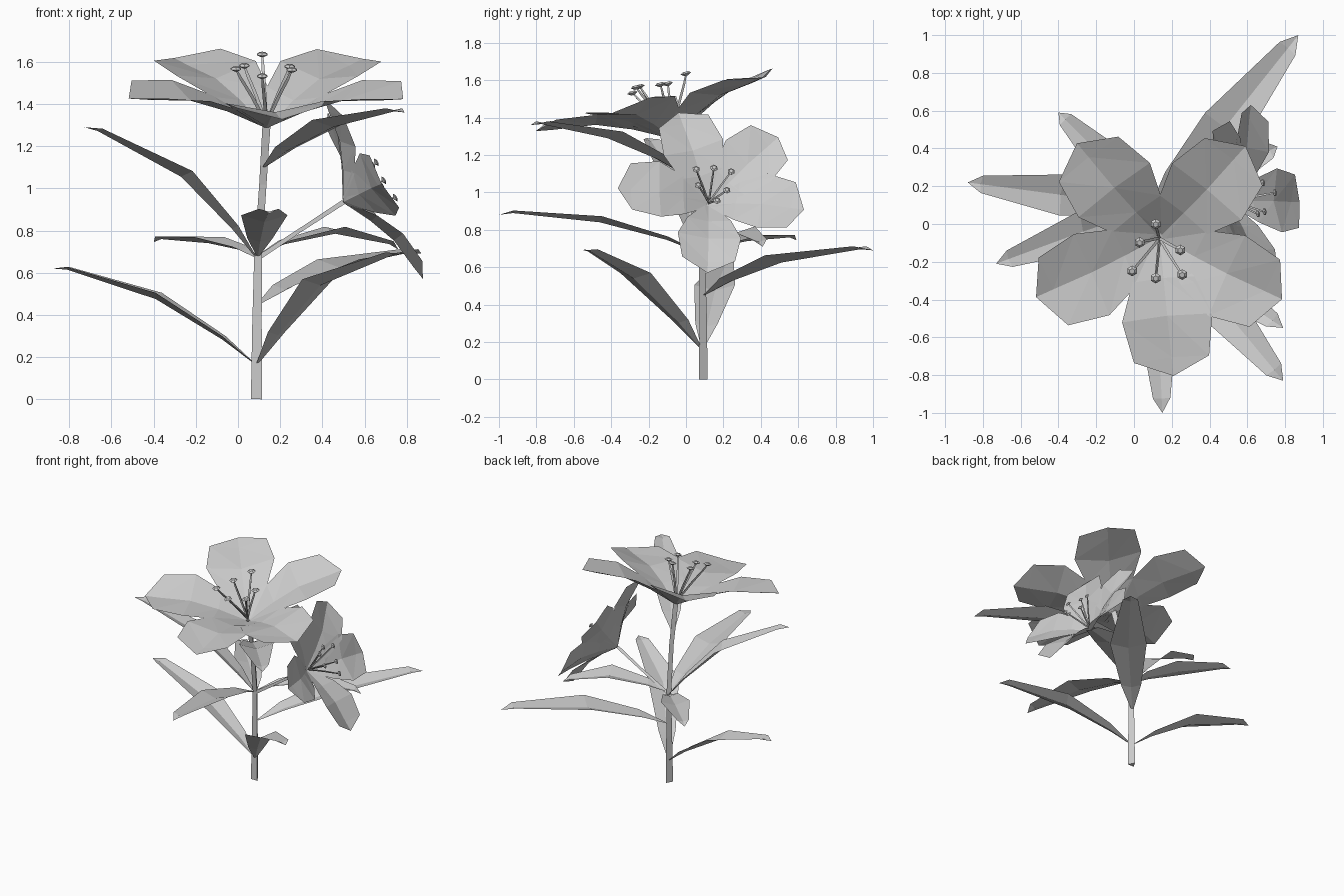
import bpy
import math
from mathutils import Vector, Matrix

cube = bpy.data.objects.get("Cube")
if cube:
    bpy.data.objects.remove(cube, do_unlink=True)

# One pale grey material for the whole plant
grey = bpy.data.materials.new("pale_grey")
grey.use_nodes = True
grey.diffuse_color = (0.6, 0.6, 0.6, 1)
grey.node_tree.nodes["Principled BSDF"].inputs["Base Color"].default_value = (0.6, 0.6, 0.6, 1)

UP = Vector((0, 0, 1))


def make(name, verts, faces, matrix=Matrix()):
    mesh = bpy.data.meshes.new(name)
    mesh.from_pydata([matrix @ Vector(v) for v in verts], [], faces)
    mesh.materials.append(grey)
    mesh.validate()
    obj = bpy.data.objects.new(name, mesh)
    bpy.context.collection.objects.link(obj)
    return obj


def folded_sheet(name, rows, tip, matrix=Matrix()):
    """Sheet of (right, keel, left) rows that closes on a single tip point."""
    verts = [p for row in rows for p in row] + [tip]
    faces = []
    for i in range(0, 3 * (len(rows) - 1), 3):
        for a in (i, i + 1):
            faces += [(a, a + 3, a + 4), (a, a + 4, a + 1)]
    last = len(verts) - 1
    faces += [(last - 3, last, last - 2), (last - 2, last, last - 1)]
    return make(name, verts, faces, matrix)


def tube(name, points, radii, sides=3, matrix=Matrix()):
    """Faceted tube through the points, with a radius at each."""
    points = [Vector(p) for p in points]
    verts, faces = [], []
    for i, (p, r) in enumerate(zip(points, radii)):
        along = points[min(i + 1, len(points) - 1)] - points[max(i - 1, 0)]
        side = along.cross(Vector((0, 1, 0))).normalized()
        other = along.cross(side).normalized()
        for k in range(sides):
            a = math.tau * k / sides - math.pi / 2
            verts.append(p + r * (math.cos(a) * side + math.sin(a) * other))
    for i in range(len(points) - 1):
        for k in range(sides):
            a, b = i * sides + k, i * sides + (k + 1) % sides
            faces.append((a, b, b + sides, a + sides))
    faces.append(tuple(reversed(range(sides))))
    faces.append(tuple(range(len(verts) - sides, len(verts))))
    return make(name, verts, faces, matrix)


def leaf(name, base, mid, tip, half):
    """Arched leaf with a keel, widest in the middle and blunt near the tip."""
    base, mid, tip = Vector(base), Vector(mid), Vector(tip)
    across = (tip - base).cross(UP).normalized()
    lift = across.cross(tip - base).normalized()
    path = [(base, 0.08), (base.lerp(mid, 0.32) + UP * 0.015, 0.55),
            (mid, 1.0), (mid.lerp(tip, 0.86) + UP * 0.015, 0.42)]
    rows = []
    for p, w in path:
        rise = lift * 0.3 * w * half
        rows.append((p + across * w * half + rise, p, p - across * w * half + rise))
    folded_sheet(name, rows, tip)


# Petal section: distance out, half width, keel height, edge height
PETAL = [(0.01, 0.03, 0.0, 0.01), (0.2, 0.165, 0.095, 0.135),
         (0.39, 0.24, 0.165, 0.215), (0.61, 0.2, 0.19, 0.24)]
# Anther centres in the flower's own frame
ANTHERS = [(-0.02, 0.147, 0.32), (-0.105, 0.04, 0.29), (0.11, 0.0, 0.295),
           (-0.145, -0.11, 0.31), (-0.02, -0.155, 0.285), (0.12, -0.13, 0.31)]


def flower(name, base, normal, size, angles, stamen_turn):
    n = Vector(normal).normalized()
    u = Vector((-n.y, n.x, 0)).normalized() if abs(n.x) > 0.3 else Vector((1, 0, 0))
    v = n.cross(u)
    frame = Matrix((u, v, n)).transposed().to_4x4()
    frame = Matrix.Translation(base) @ frame @ Matrix.Scale(size, 4)

    # Petals
    for i, angle in enumerate(angles):
        turn = frame @ Matrix.Rotation(math.radians(angle), 4, "Z")
        rows = [((r, -w, e), (r, 0, k), (r, w, e)) for r, w, k, e in PETAL]
        folded_sheet(f"{name}_petal_{i + 1}", rows, (0.71, 0, 0.205), turn)

    # Stamens: bent filament with a flat faceted anther
    turn = frame @ Matrix.Rotation(math.radians(stamen_turn), 4, "Z")
    for i, (x, y, z) in enumerate(ANTHERS):
        path = [(0, 0, 0.02), (x * 0.5, y * 0.5, z * 0.55),
                (x * 0.85, y * 0.85, z * 0.85), (x, y, z)]
        tube(f"{name}_filament_{i + 1}", path, [0.009, 0.009, 0.008, 0.005], 3, turn)
        disc = [(x, y, z - 0.012), (x, y, z), (x, y, z + 0.01)]
        tube(f"{name}_anther_{i + 1}", disc, [0.008, 0.029, 0.015], 6, turn)


# Stem and side branch
tube("stem", [(0.088, 0.085, 0), (0.09, 0.085, 0.35), (0.095, 0.08, 0.68),
              (0.118, 0.015, 1.02), (0.135, -0.06, 1.3)],
     [0.031, 0.026, 0.021, 0.02, 0.022])
tube("branch", [(0.095, 0.082, 0.67), (0.3, 0.105, 0.805), (0.5, 0.12, 0.935)],
     [0.013, 0.011, 0.013])

# Leaves: base, middle, tip, half width
leaf("lower_right_leaf", (0.075, 0.09, 0.17), (-0.39, 0.155, 0.475), (-0.88, 0.22, 0.62), 0.11)
leaf("lower_front_leaf", (0.095, 0.075, 0.17), (0.39, -0.28, 0.54), (0.79, -0.55, 0.69), 0.11)
leaf("lower_back_leaf", (0.1, 0.1, 0.45), (0.48, 0.51, 0.625), (0.87, 1.0, 0.69), 0.13)
leaf("middle_right_leaf", (0.085, 0.08, 0.67), (-0.27, -0.04, 1.055), (-0.73, -0.21, 1.29), 0.11)
leaf("middle_front_leaf", (0.095, 0.065, 0.68), (0.125, -0.46, 0.84), (0.15, -1.0, 0.88), 0.11)
leaf("middle_back_leaf", (0.085, 0.095, 0.67), (-0.14, 0.33, 0.74), (-0.4, 0.59, 0.745), 0.1)
leaf("middle_left_leaf", (0.11, 0.09, 0.69), (0.46, 0.27, 0.785), (0.76, 0.41, 0.71), 0.11)
leaf("upper_leaf", (0.125, -0.02, 1.1), (0.45, -0.42, 1.29), (0.79, -0.83, 1.36), 0.12)

# Large flower on top, smaller one on the branch
flower("top_flower", (0.135, -0.07, 1.29), (0, -0.23, 0.973), 1.0,
       (276, 203, 128, 50, -24), 0)
flower("side_flower", (0.5, 0.12, 0.935), (0.86, 0.11, 0.49), 0.71,
       (107, 41, -13, 264, 178), 180)
